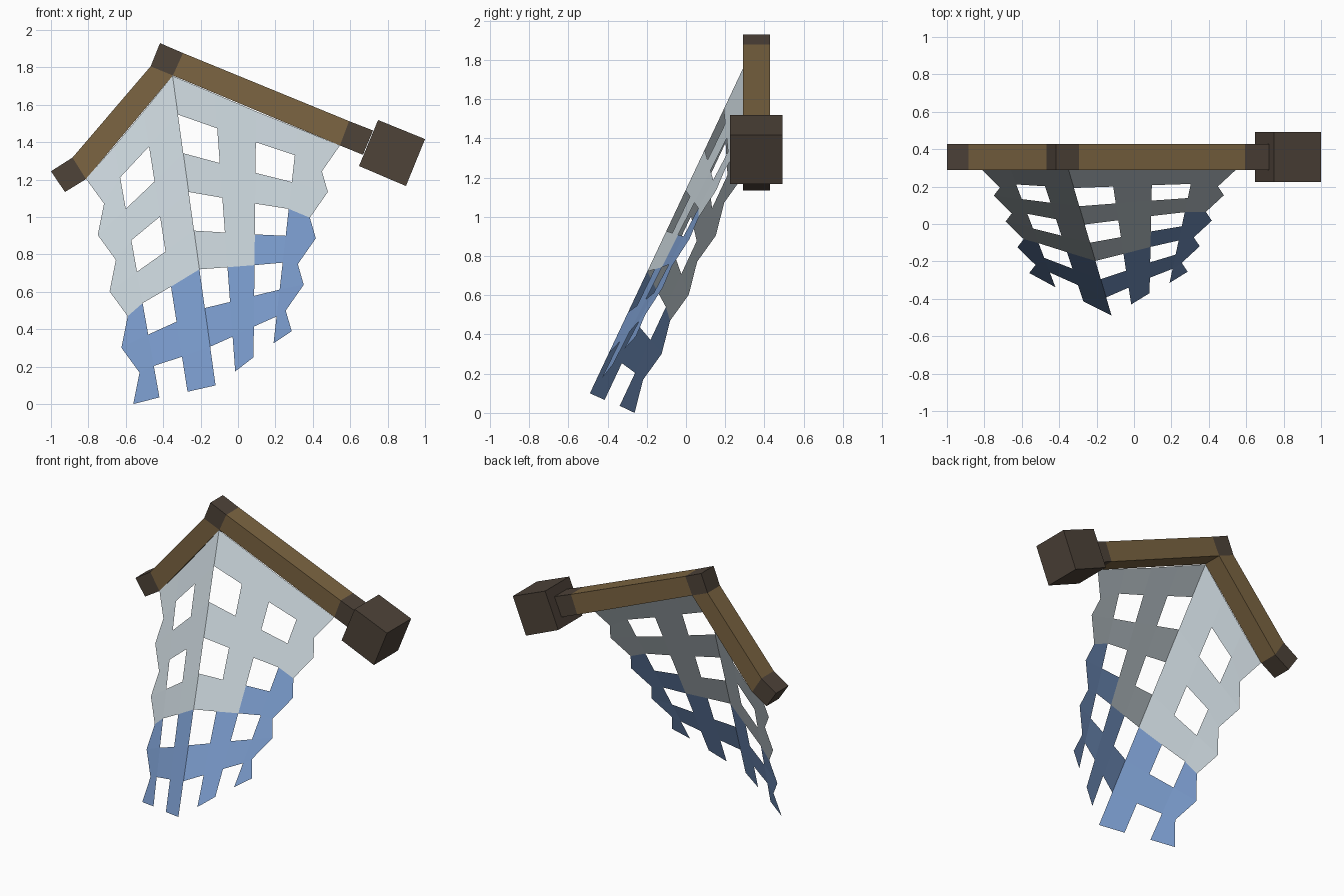
import bpy, bmesh
from mathutils import Vector

if "Cube" in bpy.data.objects:
    bpy.data.objects.remove(bpy.data.objects["Cube"])


def material(name, srgb):
    m = bpy.data.materials.new(name)
    lin = [((c / 255 + 0.055) / 1.055) ** 2.4 for c in srgb]
    m.diffuse_color = (*lin, 1)
    m.use_nodes = True
    m.node_tree.nodes["Principled BSDF"].inputs["Base Color"].default_value = m.diffuse_color
    return m


WOOD = material("brown wood", (124, 101, 66))
DARK = material("dark wood", (78, 67, 57))
PALE = material("pale net", (200, 211, 217))
BLUE = material("blue net", (122, 155, 204))


def finish(bm, name, mats):
    me = bpy.data.meshes.new(name)
    bm.to_mesh(me)
    bm.free()
    for m in mats:
        me.materials.append(m)
    ob = bpy.data.objects.new(name, me)
    bpy.context.collection.objects.link(ob)
    return ob


def prism(name, outline, y0, y1, mat):
    """Extrude an x/z outline along y."""
    bm = bmesh.new()
    face = bm.faces.new([bm.verts.new((x, y0, z)) for x, z in outline])
    ext = bmesh.ops.extrude_face_region(bm, geom=[face])
    bmesh.ops.translate(bm, vec=(0, y1 - y0, 0),
                        verts=[v for v in ext["geom"] if isinstance(v, bmesh.types.BMVert)])
    bmesh.ops.recalc_face_normals(bm, faces=bm.faces)
    return finish(bm, name, [mat])


# Frame: section joints as (upper, lower) x/z pairs
left_tip = ((-1.0, 1.245), (-0.925, 1.134))
left_joint = ((-0.885, 1.318), (-0.813, 1.203))
peak_left = ((-0.467, 1.806), (-0.348, 1.757))
peak_right = ((-0.294, 1.877), (-0.348, 1.757))
right_joint = ((0.594, 1.513), (0.545, 1.383))
right_tip = ((0.722, 1.463), (0.668, 1.333))


def section(name, a, b, mat):
    prism(name, [a[0], b[0], b[1], a[1]], 0.29, 0.428, mat)


section("left_end_cap", left_tip, left_joint, DARK)
section("left_beam", left_joint, peak_left, WOOD)
prism("peak_corner", [peak_left[0], (-0.417, 1.93), peak_right[0], peak_right[1]],
      0.29, 0.428, DARK)
section("right_beam", peak_right, right_joint, WOOD)
section("right_collar", right_joint, right_tip, DARK)

# Heavy block on the right end
prism("end_block", [(0.749, 1.519), (1.0, 1.417), (0.898, 1.166), (0.647, 1.273)],
      0.225, 0.493, DARK)

# Net: straight cords from the beams down to the hem, in pairs that form strips
TOP = [(-0.813, 1.205), (-0.66, 1.38), (-0.505, 1.565), (-0.35, 1.755),
       (-0.125, 1.66), (0.097, 1.565), (0.32, 1.475), (0.545, 1.383)]
HEM = [(-0.56, -0.262, 0.0), (-0.42, -0.338, 0.036), (-0.27, -0.415, 0.066),
       (-0.12, -0.49, 0.1), (-0.015, -0.43, 0.175), (0.083, -0.37, 0.25),
       (0.19, -0.315, 0.325), (0.287, -0.255, 0.39)]
ROWS = 8

bm = bmesh.new()
grid = []
for j in range(ROWS + 1):
    row = [Vector((x, 0.29, z)).lerp(Vector(h), j / ROWS) for (x, z), h in zip(TOP, HEM)]
    if j % 2:  # zigzag outer edges
        row[0] += Vector((0.065, -0.026, 0.018))
        row[-1] += Vector((-0.064, -0.021, -0.014))
    grid.append([bm.verts.new(p) for p in row])

for j in range(ROWS):
    for i in range(len(TOP) - 1):
        if i % 2 and j % 2:  # mesh openings
            continue
        f = bm.faces.new((grid[j][i], grid[j + 1][i], grid[j + 1][i + 1], grid[j][i + 1]))
        # dyed lower part, stepping higher on the right
        f.material_index = int(j >= 5 or (i >= 5 and j >= 3))
finish(bm, "net", [PALE, BLUE])
